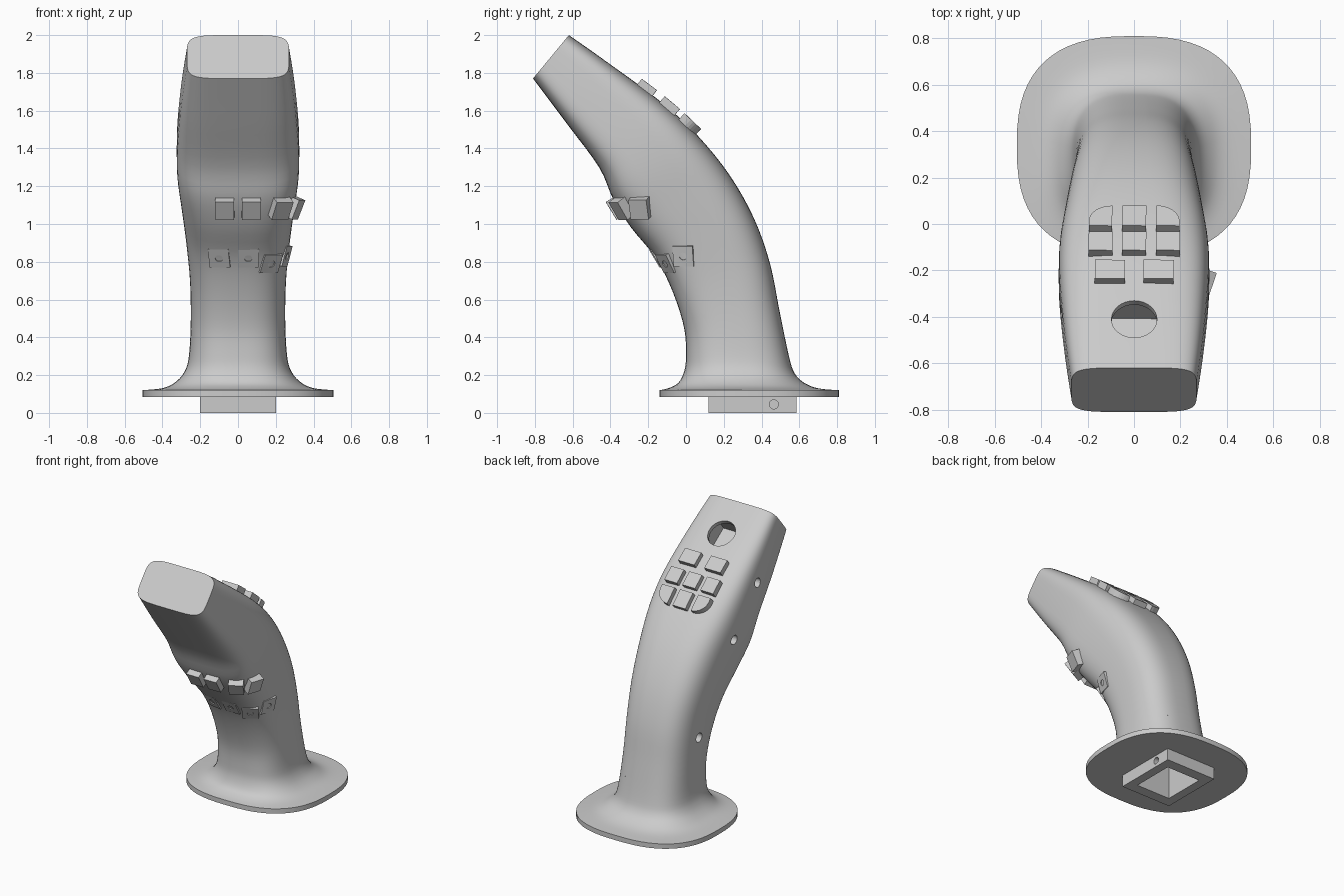
import bpy, bmesh
from math import cos, sin, pi, radians
from mathutils import Matrix, Vector
from mathutils.bvhtree import BVHTree

default = bpy.data.objects.get("Cube")
if default:
    bpy.data.objects.remove(default)

grey = bpy.data.materials.new("plain_grey")
grey.use_nodes = True
grey.diffuse_color = (0.6, 0.6, 0.6, 1)
grey.node_tree.nodes["Principled BSDF"].inputs["Base Color"].default_value = grey.diffuse_color


def add(name, bm, matrix=None, helper=False):
    """Turn a bmesh into an object."""
    bmesh.ops.recalc_face_normals(bm, faces=bm.faces)
    mesh = bpy.data.meshes.new(name)
    bm.to_mesh(mesh)
    bm.free()
    mesh.materials.append(grey)
    ob = bpy.data.objects.new(name, mesh)
    bpy.context.collection.objects.link(ob)
    if matrix:
        ob.matrix_world = matrix
    ob.hide_render = helper
    return ob


def box(name, size, matrix, helper=False):
    bm = bmesh.new()
    bmesh.ops.create_cube(bm, size=1)
    bmesh.ops.scale(bm, vec=size, verts=bm.verts)
    return add(name, bm, matrix, helper)


def rod(name, radius, depth, matrix, helper=True):
    bm = bmesh.new()
    bmesh.ops.create_cone(bm, cap_ends=True, segments=32, radius1=radius,
                          radius2=radius, depth=depth)
    return add(name, bm, matrix, helper)


def cut(ob, cutters):
    """Subtract cutters, bake the result into the mesh."""
    for c in cutters:
        mod = ob.modifiers.new("cut", "BOOLEAN")
        mod.operation, mod.solver, mod.object = "DIFFERENCE", "EXACT", c
    bpy.context.view_layer.update()
    graph = bpy.context.evaluated_depsgraph_get()
    mesh = bpy.data.meshes.new_from_object(ob.evaluated_get(graph))
    ob.modifiers.clear()
    ob.data = mesh


def smooth(ob, angle):
    bpy.ops.object.select_all(action="DESELECT")
    ob.select_set(True)
    bpy.context.view_layer.objects.active = ob
    bpy.ops.object.shade_smooth_by_angle(angle=radians(angle))


# Handle sections: front y, front z, back y, back z, half width, squareness
SECTIONS = [
    (-.81, 1.77, -.62, 2, .27, 5),
    (-.63, 1.53, -.4, 1.845, .3, 4.5),
    (-.46, 1.3, -.13, 1.645, .322, 4),
    (-.385, 1.13, .06, 1.47, .322, 3.6),
    (-.29, .98, .23, 1.26, .3, 3.2),
    (-.16, .82, .36, 1.03, .275, 3),
    (-.07, .64, .445, .79, .255, 2.9),
    (-.01, .45, .495, .54, .25, 2.8),
    (0, .3, .545, .3, .26, 2.8),
    (-.01, .22, .575, .21, .285, 2.7),
    (-.04, .16, .625, .16, .335, 2.7),
    (-.09, .132, .7, .13, .4, 2.6),
    (-.14, .12, .81, .12, .505, 2.6),
]
SIDES = 64


def blend(rows, steps):
    """Smooth spline through the rows."""
    last = len(rows) - 1
    out = []
    for i in range(last):
        quad = [rows[max(0, min(last, i + k))] for k in (-1, 0, 1, 2)]
        for s in range(steps):
            t = s / steps
            out.append([b + t / 2 * (c - a + t * (2*a - 5*b + 4*c - d + t * (3*(b - c) + d - a)))
                        for a, b, c, d in zip(*quad)])
    return out + [rows[last]]


def power(v, n):
    return (1 if v >= 0 else -1) * abs(v) ** (2 / n)


# Handle with flared foot, lofted as one skin
rows = blend(SECTIONS, 4)
foot = list(SECTIONS[-1])
foot[1] = foot[3] = .085
rows.append(foot)
bm = bmesh.new()
rings = []
for fy, fz, by, bz, w, n in rows:
    ring = []
    for k in range(SIDES):
        a = 2 * pi * k / SIDES
        u = power(sin(a), n) / 2
        ring.append(bm.verts.new((w * power(cos(a), n), (fy + by) / 2 + u * (by - fy),
                                  (fz + bz) / 2 + u * (bz - fz))))
    rings.append(ring)
for top, low in zip(rings, rings[1:]):
    for k in range(SIDES):
        j = (k + 1) % SIDES
        bm.faces.new((top[k], top[j], low[j], low[k]))
bm.faces.new(rings[0])
bm.faces.new(rings[-1])
bmesh.ops.recalc_face_normals(bm, faces=bm.faces)
skin = BVHTree.FromBMesh(bm)
handle = add("handle", bm)


def on_skin(origin, direction):
    """Frame on the handle skin: z outward, y up the surface."""
    point, normal, _, _ = skin.ray_cast(Vector(origin), Vector(direction))
    side = Vector((0, 0, 1)).cross(normal).normalized()
    rot = Matrix((side, normal.cross(side), normal)).transposed().to_4x4()
    return Matrix.Translation(point) @ rot


DOWN, BACK, LEFTWARD = (0, 0, -1), (0, 1, 0), (-1, 0, 0)
lift = Matrix.Translation

# Thumb pocket: round opening over a wider square chamber
pocket = on_skin((.001, -.41, 3), DOWN)
cutters = [rod("pocket_opening_cutter", .098, .1, pocket, True),
           box("pocket_chamber_cutter", (.22, .22, .12), pocket @ lift((0, 0, -.09)), True)]

# Screw holes along the right side
for y, z in ((-.376, 1.59), (-.1, 1.28), (.21, .67)):
    cutters.append(rod("screw_hole_cutter", .033, .16,
                       lift((-.29, y, z)) @ Matrix.Rotation(pi / 2, 4, "Y")))

# Square mounting socket in the base
socket = box("socket_cutter", (.27, .31, .5), lift((0, .352, .15)), True)
cut(handle, cutters + [socket])
smooth(handle, 35)

plug = box("base_plug", (.4, .465, .09), lift((0, .352, .045)))
pin = rod("pin_hole_cutter", .024, .2, lift((.2, .465, .045)) @ Matrix.Rotation(pi / 2, 4, "Y"))
cut(plug, [socket, pin])


# Thumb buttons on the sloping back
def thumb_button(name, x, y, size):
    frame = on_skin((.001, y, 3), DOWN)
    return box(name, size, lift((x, 0, 0)) @ frame)


for x in (-.105, .105):
    thumb_button("upper_thumb_button", x, -.215, (.13, .1, .07))
for x in (-.145, 0, .145):
    thumb_button("middle_thumb_button", x, -.095, (.103, .105, .07))
thumb_button("lower_thumb_button", 0, .012, (.103, .12, .07))

# Lower corner buttons with one rounded corner
for s in (-1, 1):
    bm = bmesh.new()
    outline = [(-.05, -.06), (-.05, .06), (.05, .06)]
    outline += [(-.05 + .1 * cos(i * pi / 16), .03 - .09 * sin(i * pi / 16)) for i in range(9)]
    face = bm.faces.new([bm.verts.new((s * px, -py, -.035)) for px, py in
                         [(a, -b) for a, b in outline]])
    up = bmesh.ops.extrude_face_region(bm, geom=[face])["geom"]
    bmesh.ops.translate(bm, vec=(0, 0, .07), verts=[v for v in up if isinstance(v, bmesh.types.BMVert)])
    frame = on_skin((.001, .012, 3), DOWN)
    # The frame's x axis points toward -x here, so turn each outline to suit
    flip = 1 if frame.col[0].x > 0 else -1
    add("rounded_thumb_button", bm,
        lift((s * .145, 0, 0)) @ frame @ Matrix.Diagonal((flip, 1, 1, 1)))

# Finger buttons around the front, and the flush sensor plates below them
FINGERS = [((-.07, -2, 1.09), BACK), ((.07, -2, 1.09), BACK),
           ((.22, -2, 1.09), BACK), ((2, -.24, 1.09), LEFTWARD)]
PLATES = [((-.1, -2, .82), BACK), ((.055, -2, .82), BACK),
          ((.175, -2, .79), BACK), ((2, -.015, .83), LEFTWARD)]
for origin, way in FINGERS:
    box("finger_button", (.1, .11, .08), on_skin(origin, way))
for origin, way in PLATES:
    frame = on_skin(origin, way)
    plate = box("sensor_plate", (.11, .11, .03), frame @ lift((0, 0, -.01)))
    cut(plate, [rod("sensor_hole_cutter", .02, .1, frame)])
